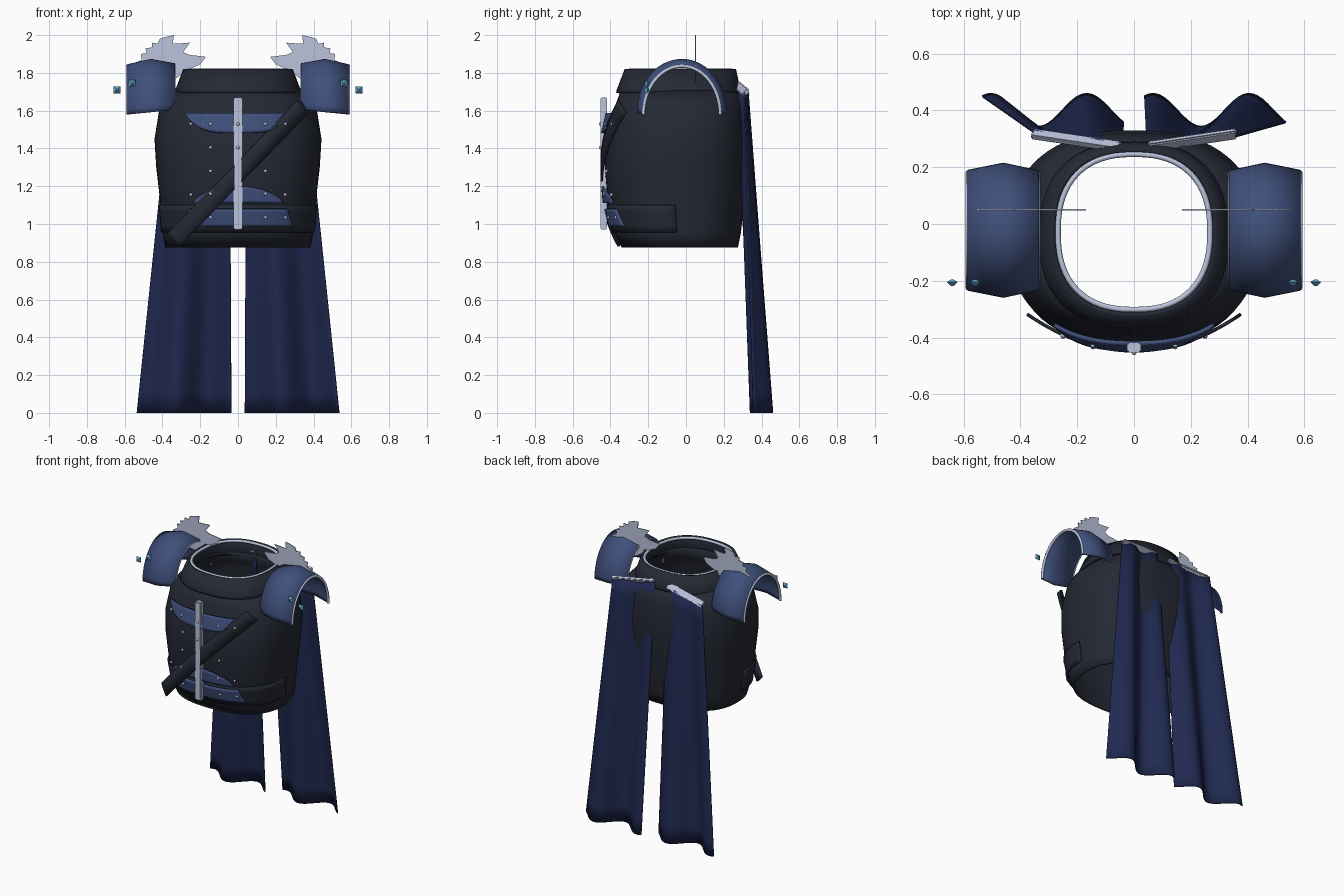
import bpy, bmesh
from math import sin, cos, pi, radians
from mathutils import Vector, Matrix

if "Cube" in bpy.data.objects:
    bpy.data.objects.remove(bpy.data.objects["Cube"])


def mat(name, c):
    m = bpy.data.materials.new(name)
    m.diffuse_color = (*c, 1)
    m.use_nodes = True
    m.node_tree.nodes["Principled BSDF"].inputs["Base Color"].default_value = m.diffuse_color
    return m


DARK = mat("dark_leather", (0.018, 0.022, 0.034))
BLUE = mat("blue_steel", (0.05, 0.08, 0.2))
CLOTH = mat("navy_cloth", (0.014, 0.022, 0.08))
SILVER = mat("silver", (0.5, 0.55, 0.72))
GEM = mat("gem_blue", (0.12, 0.38, 0.6))


def finish(name, bm, material, smooth=True, thick=0, offset=0):
    bmesh.ops.recalc_face_normals(bm, faces=bm.faces)
    me = bpy.data.meshes.new(name)
    bm.to_mesh(me)
    bm.free()
    ob = bpy.data.objects.new(name, me)
    bpy.context.collection.objects.link(ob)
    me.materials.append(material)
    if thick:
        s = ob.modifiers.new("thickness", 'SOLIDIFY')
        s.thickness, s.offset = thick, offset
    if smooth:
        bpy.ops.object.select_all(action='DESELECT')
        ob.select_set(True)
        bpy.context.view_layer.objects.active = ob
        bpy.ops.object.shade_smooth_by_angle(angle=radians(35))
    return ob


def grid(name, f, nu, nv, material, thick=0, offset=0, closed=False):
    """Surface from f(u, v); u wraps round when closed."""
    bm = bmesh.new()
    nc = nu if closed else nu + 1
    rows = [[bm.verts.new(f(i / nu, j / nv)) for i in range(nc)] for j in range(nv + 1)]
    for a, b in zip(rows, rows[1:]):
        for i in range(nu):
            k = (i + 1) % nc
            bm.faces.new((a[i], a[k], b[k], b[i]))
    return finish(name, bm, material, True, thick, offset)


def tube(name, pts, r, material, cyclic=False):
    cu = bpy.data.curves.new(name, 'CURVE')
    cu.dimensions = '3D'
    cu.bevel_depth, cu.bevel_resolution = r, 2
    cu.use_fill_caps = True
    sp = cu.splines.new('POLY')
    sp.points.add(len(pts) - 1)
    for p, c in zip(sp.points, pts):
        p.co = (*c, 1)
    sp.use_cyclic_u = cyclic
    cu.materials.append(material)
    ob = bpy.data.objects.new(name, cu)
    bpy.context.collection.objects.link(ob)


def box(name, matrix, material, bevel=0.005):
    bm = bmesh.new()
    bmesh.ops.create_cube(bm, size=1, matrix=matrix)
    bmesh.ops.bevel(bm, geom=bm.edges[:], offset=bevel, segments=2, affect='EDGES')
    return finish(name, bm, material)


# torso sections: z, half width, front y, back y
BODY = [(0.875, .385, -.34, .275), (0.95, .397, -.375, .29), (1.12, .412, -.415, .31),
        (1.3, .433, -.43, .325), (1.45, .442, -.42, .33), (1.6, .418, -.385, .32), (1.64, .395, -.37, .31),
        (1.72, .32, -.34, .275)]
COLLAR = [(1.695, .335, -.37, .29), (1.71, .332, -.367, .288), (1.82, .29, -.325, .265)]
N = 2.4


def section(z, rows):
    for a, b in zip(rows, rows[1:]):
        if z <= b[0] or b is rows[-1]:
            t = (z - a[0]) / (b[0] - a[0])
            return [a[i] + (b[i] - a[i]) * t for i in (1, 2, 3)]


def oval(a, rx, yf, yb, z):
    p = lambda c: abs(c) ** (2 / N) * (1 if c > 0 else -1)
    return (rx * p(cos(a)), (yf + yb) / 2 + (yb - yf) / 2 * p(sin(a)), z)


def shell(rows):
    def f(u, v):
        z, rx, yf, yb = rows[round(v * (len(rows) - 1))]
        return oval(2 * pi * u, rx, yf, yb, z)
    return f


def front_y(x, z):
    rx, yf, yb = section(z, BODY)
    return (yf + yb) / 2 - (yb - yf) / 2 * max(0, 1 - abs(x / rx) ** N) ** (1 / N)


# cuirass, collar and collar rim
grid("torso", shell(BODY), 64, len(BODY) - 1, DARK, .014, -1, True)
grid("collar", shell(COLLAR), 64, len(COLLAR) - 1, DARK, .016, -1, True)
tube("collar_rim", [oval(2 * pi * i / 64, .268, -.302, .246, 1.812) for i in range(64)], .01, SILVER, True)


# belly band, just proud of the lower torso
def band(u, v):
    z = .955 + .145 * v
    rx, yf, yb = section(z, BODY)
    return oval(pi + pi * u, rx + .006, yf - .008, yb, z)


grid("belly_band", band, 40, 4, DARK, .008)


# blue front plates
def plate(name, half, low, high, off=.02):
    def f(u, v):
        s = 2 * u - 1
        x, z = s * half(v), low(s) + (high(s) - low(s)) * v
        return (x, front_y(x, z) - off, z)
    grid(name, f, 28, 6, BLUE, .014)


plate("chest_plate", lambda v: .28, lambda s: 1.585 - .1 * (1 - s ** 4) - .003, lambda s: 1.585, .03)
plate("belly_plate", lambda v: .235, lambda s: 1.112, lambda s: 1.117 + .083 * (1 - s * s) ** .7)
plate("belt_plate", lambda v: .29 - .03 * v, lambda s: .987, lambda s: 1.08)

# centre bar, rivets
box("centre_bar", Matrix.Translation((0, -.435, 1.32)) @ Matrix.Diagonal((.048, .036, .7, 1)), SILVER)
spots = [(0, 1.53), (0, 1.405)]
for s in (-1, 1):
    spots += [(s * .25, z) for z in (1.53, 1.155, 1.035)]
    spots += [(s * .145, z) for z in (1.53, 1.405, 1.28, 1.16, 1.035)]
bm = bmesh.new()
for x, z in spots:
    y = -.453 if x == 0 else front_y(x, z) - (.037 if z > 1.5 else .004 if 1.2 < z < 1.5 else .027)
    bmesh.ops.create_uvsphere(bm, u_segments=10, v_segments=6, radius=.009, matrix=Matrix.Translation((x, y, z)))
finish("rivets", bm, SILVER)


# diagonal strap
def strap(u, v):
    w = (v - .5) * .09
    x = -.345 + .69 * u - w * .7
    return (x, -.447 + .125 * (x / .37) ** 2, .912 + .71 * u + w * .7)


grid("diagonal_strap", strap, 32, 2, DARK, .012)

# shoulder guards: x, half width, bottom z, top z
GUARD = [(.335, .21, 1.605, 1.85), (.46, .237, 1.592, 1.873), (.585, .212, 1.58, 1.845)]


def guard_point(row, u, s, inset=0):
    x, hw, zb, zt = row
    return (s * x, -.022 - (hw - inset) * cos(pi * u), zb + (zt - zb - inset) * sin(pi * u))


# wing crest outline: x, z
WING = [(.17, 1.885), (.2, 1.845), (.245, 1.825), (.3, 1.79), (.36, 1.75), (.44, 1.76), (.5, 1.79), (.565, 1.82),
        (.54, 1.855), (.51, 1.87), (.515, 1.9), (.485, 1.905), (.49, 1.93), (.455, 1.935), (.455, 1.96),
        (.425, 1.955), (.415, 1.98), (.385, 1.99), (.34, 2.0), (.345, 1.955), (.32, 1.955), (.255, 1.96),
        (.29, 1.91), (.255, 1.895), (.21, 1.89)]

for s, side in ((-1, "left"), (1, "right")):
    grid("shoulder_guard_" + side, lambda u, v: guard_point(GUARD[round(v * 2)], u, s, .005), 28, 2, BLUE, .012)
    for row, end, r in ((GUARD[0], "inner", .005), (GUARD[2], "outer", .009)):
        tube(f"guard_trim_{end}_{side}", [guard_point(row, i / 28, s, .009) for i in range(29)], r, SILVER)

    # feathered crest
    bm = bmesh.new()
    bm.faces.new([bm.verts.new((s * x, .05, z)) for x, z in WING])
    finish("wing_crest_" + side, bm, SILVER, False, .006)

    # gem studs
    for k, (x, z) in enumerate(((.56, 1.745), (.64, 1.71))):
        bm = bmesh.new()
        for d, y in ((.014, -.216), (.01, -.194)):
            turn = Matrix.Rotation(pi / 2 if y < -.2 else -pi / 2, 4, 'X') @ Matrix.Rotation(pi / 4, 4, 'Z')
            bmesh.ops.create_cone(bm, cap_ends=False, segments=4, radius1=.026, radius2=.006, depth=d,
                                  matrix=Matrix.Translation((s * x, -.205 + (-d / 2 if y < -.2 else d / 2), z)) @ turn)
        bmesh.ops.remove_doubles(bm, verts=bm.verts, dist=.001)
        bmesh.ops.holes_fill(bm, edges=bm.edges[:], sides=4)
        finish(f"gem_stud_{side}_{k}", bm, GEM, False)

    # cape clasp bar
    a, b = Vector((s * .05, .272, 1.735)), Vector((s * .36, .318, 1.695))
    rot = (b - a).to_track_quat('X', 'Z').to_matrix().to_4x4()
    box("cape_bar_" + side, Matrix.Translation((a + b) / 2) @ rot @ Matrix.Rotation(radians(-40 * 1), 4, 'X')
        @ Matrix.Diagonal(((b - a).length, .02, .045, 1)), SILVER)

    # pleated cape panel, same folds on both sides
    def cape(u, v):
        q = u if s > 0 else 1 - u
        xt, xb = s * (.045 + .315 * q), s * (.037 + .498 * q)
        wave = cos(2 * pi * (u - .06) / .68)
        yt = .272 + .046 * q + .012 * wave
        zt = 1.735 - .04 * q
        return (xt + (xb - xt) * v, yt + (.4 + .058 * wave - yt) * v, zt * (1 - v))
    grid("cape_panel_" + side, cape, 30, 16, CLOTH, .008)
